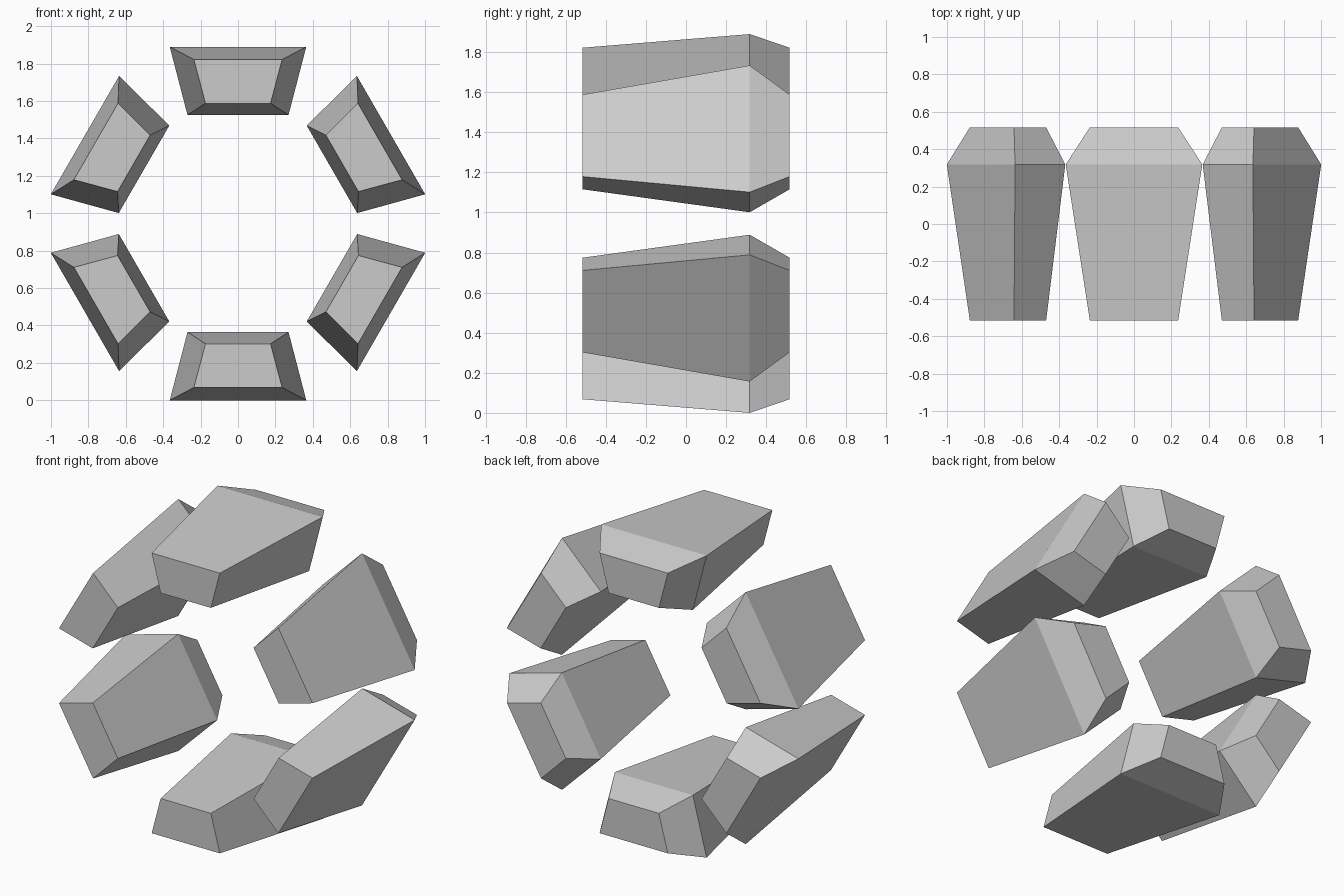
import bpy, bmesh
from math import radians
from mathutils import Matrix

if "Cube" in bpy.data.objects:
    bpy.data.objects.remove(bpy.data.objects["Cube"])

CENTRE_Z = 0.945
# Cross-sections along depth: y, outer half width, outer radius, inner half width, inner radius
SECTIONS = [
    (-0.517, 0.236, 0.877, 0.174, 0.643),
    (0.318, 0.365, 0.945, 0.270, 0.580),
    (0.517, 0.236, 0.877, 0.174, 0.643),
]


def make_block(name, angle):
    """Loft the tapered trapezoid sections, then swing the block around the ring."""
    bm = bmesh.new()
    rings = []
    for y, wo, ro, wi, ri in SECTIONS:
        corners = [(-wo, ro), (wo, ro), (wi, ri), (-wi, ri)]
        rings.append([bm.verts.new((x, y, z)) for x, z in corners])
    bm.faces.new(rings[0])
    bm.faces.new(rings[-1])
    for a, b in zip(rings, rings[1:]):
        for i in range(4):
            j = (i + 1) % 4
            bm.faces.new((a[i], a[j], b[j], b[i]))
    bmesh.ops.recalc_face_normals(bm, faces=bm.faces)
    bm.transform(Matrix.Rotation(radians(angle), 4, 'Y'))
    mesh = bpy.data.meshes.new(name)
    bm.to_mesh(mesh)
    bm.free()
    obj = bpy.data.objects.new(name, mesh)
    obj.location.z = CENTRE_Z
    bpy.context.collection.objects.link(obj)


# Six identical blocks in a ring
for k in range(6):
    make_block(f"ring_block_{k + 1}", 60 * k)
